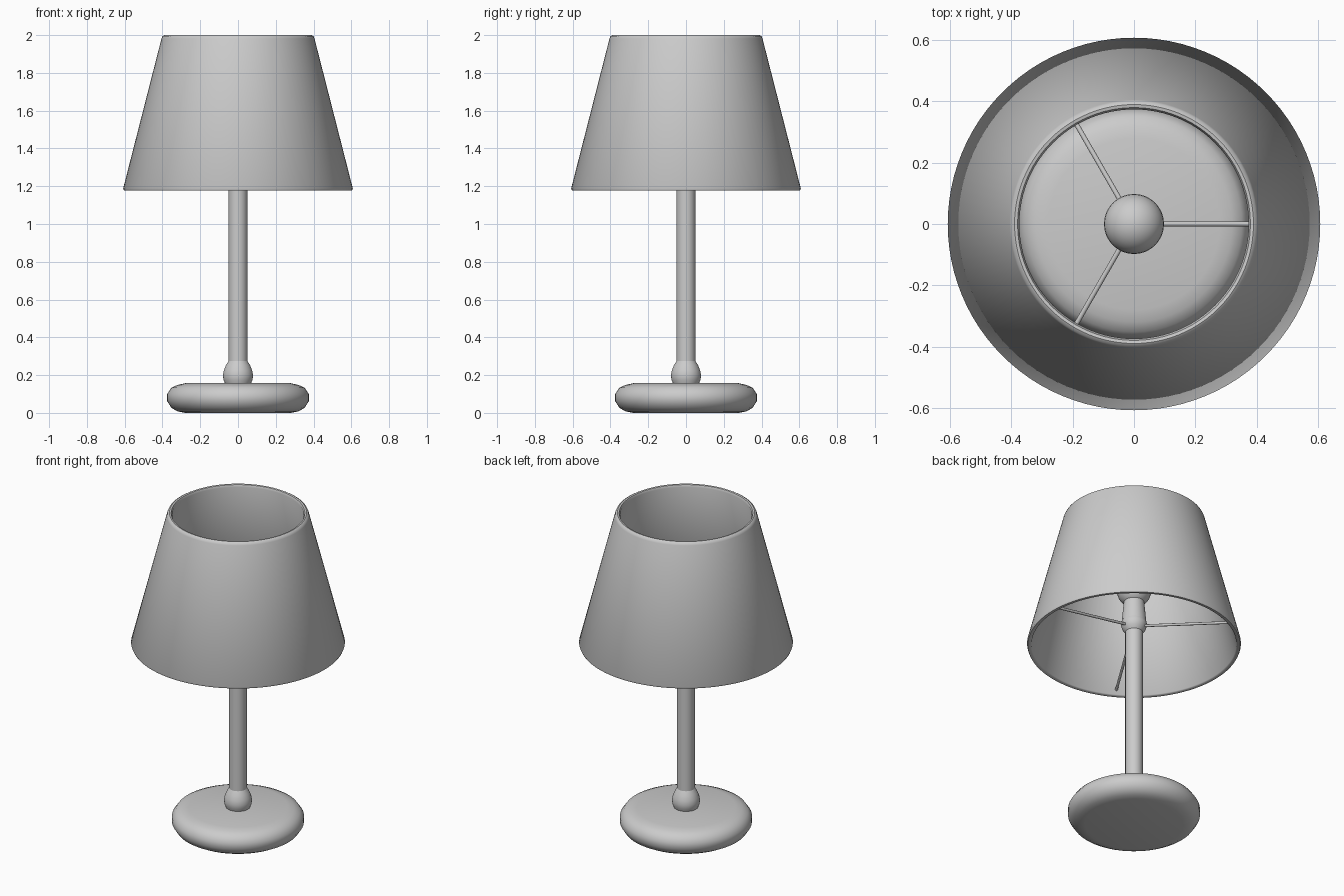
import bpy, math
from mathutils import Vector

if "Cube" in bpy.data.objects:
    bpy.data.objects.remove(bpy.data.objects["Cube"])


def lathe(name, profile, closed=False, seg=64):
    """Spin an (r, z) profile, listed counter-clockwise, around the z axis."""
    verts, rings, faces = [], [], []
    for r, z in profile:
        if r < 1e-6:
            rings.append([len(verts)] * seg)
            verts.append((0, 0, z))
        else:
            rings.append(list(range(len(verts), len(verts) + seg)))
            verts += [(r * math.cos(2 * math.pi * i / seg),
                       r * math.sin(2 * math.pi * i / seg), z) for i in range(seg)]
    pairs = list(zip(rings, rings[1:])) + ([(rings[-1], rings[0])] if closed else [])
    for a, b in pairs:
        for i in range(seg):
            j = (i + 1) % seg
            faces.append(list(dict.fromkeys((a[i], a[j], b[j], b[i]))))
    mesh = bpy.data.meshes.new(name)
    mesh.from_pydata(verts, [], faces)
    obj = bpy.data.objects.new(name, mesh)
    bpy.context.collection.objects.link(obj)
    smooth(obj)
    return obj


def smooth(obj):
    bpy.ops.object.select_all(action='DESELECT')
    obj.select_set(True)
    bpy.context.view_layer.objects.active = obj
    bpy.ops.object.shade_smooth_by_angle(angle=math.radians(40))


def rod(name, start, end, radius):
    a, b = Vector(start), Vector(end)
    bpy.ops.mesh.primitive_cylinder_add(vertices=12, radius=radius,
                                        depth=(b - a).length, location=(a + b) / 2)
    obj = bpy.context.object
    obj.name = name
    obj.rotation_euler = (b - a).to_track_quat('Z', 'Y').to_euler()
    smooth(obj)


# Rounded disc base
lathe("base", [(0, 0), (0.28, 0), (0.32, 0.008), (0.352, 0.026), (0.375, 0.062),
               (0.375, 0.1), (0.352, 0.134), (0.32, 0.148), (0.28, 0.157), (0, 0.157)])

# Post with a rounded collar at the foot
lathe("post", [(0, 0.15), (0.05, 0.15), (0.05, 1.3), (0, 1.3)], seg=32)
lathe("foot_collar", [(0, 0.15), (0.066, 0.15), (0.077, 0.175), (0.08, 0.2),
                      (0.075, 0.225), (0.064, 0.252), (0.05, 0.275), (0, 0.275)], seg=32)

# Upper collar, bulb socket and bulb
lathe("top_collar", [(0, 1.26), (0.05, 1.26), (0.066, 1.28), (0.075, 1.31),
                     (0.066, 1.345), (0.05, 1.36), (0, 1.36)], seg=32)
lathe("socket", [(0, 1.31), (0.07, 1.33), (0.058, 1.46), (0, 1.46)], seg=32)
bpy.ops.mesh.primitive_uv_sphere_add(segments=32, ring_count=16, radius=0.098,
                                     location=(0, 0, 1.535))
bpy.context.object.name = "bulb"
smooth(bpy.context.object)

# Three arms holding the shade
for k in range(3):
    a = math.radians(120 * k)
    rod(f"shade_arm_{k + 1}", (0.04 * math.cos(a), 0.04 * math.sin(a), 1.295),
        (0.585 * math.cos(a), 0.585 * math.sin(a), 1.21), 0.008)

# Hollow tapered shade with rounded rims
lathe("shade", [(0.582, 1.183), (0.588, 1.178), (0.604, 1.178), (0.608, 1.188),
                (0.405, 1.982), (0.4, 1.994), (0.39, 2.0), (0.38, 1.998),
                (0.374, 1.985)], closed=True, seg=96)
